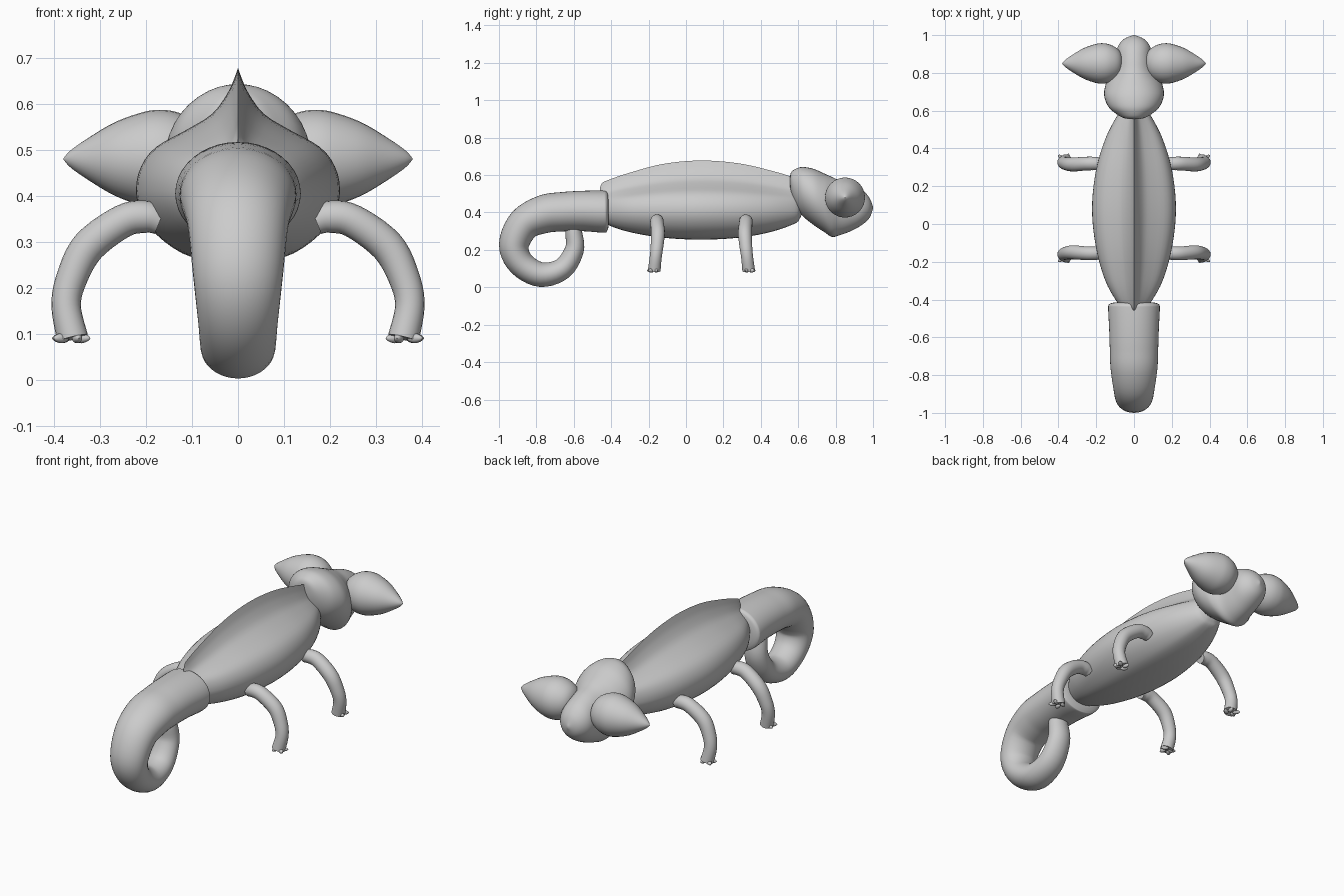
import bpy, bmesh, math
from mathutils import Vector

if "Cube" in bpy.data.objects:
    bpy.data.objects.remove(bpy.data.objects["Cube"])


def smooth(rows, steps=5):
    """Catmull-Rom interpolation through rows of numbers."""
    rows = [Vector(r) for r in rows]
    out = []
    for i in range(len(rows) - 1):
        a, b, c, d = (rows[max(i - 1, 0)], rows[i], rows[i + 1],
                      rows[min(i + 2, len(rows) - 1)])
        for k in range(steps):
            t = k / steps
            out.append(0.5 * (2 * b + (c - a) * t + (2 * a - 5 * b + 4 * c - d) * t * t
                              + (3 * b - a - 3 * c + d) * t ** 3))
    return out + [rows[-1]]


def loft(name, rings, mirror=False):
    """Skin closed rings of points, cap both ends, shade smooth."""
    bm = bmesh.new()
    rv = [[bm.verts.new(p) for p in ring] for ring in rings]
    n = len(rv[0])
    for a, b in zip(rv, rv[1:]):
        for i in range(n):
            bm.faces.new((a[i], a[(i + 1) % n], b[(i + 1) % n], b[i]))
    bm.faces.new(rv[0])
    bm.faces.new(rv[-1])
    bmesh.ops.recalc_face_normals(bm, faces=bm.faces)
    me = bpy.data.meshes.new(name)
    bm.to_mesh(me)
    bm.free()
    ob = bpy.data.objects.new(name, me)
    bpy.context.collection.objects.link(ob)
    me.shade_smooth()
    me.set_sharp_from_angle(angle=math.radians(45))
    if mirror:
        ob.modifiers.new("Mirror", 'MIRROR')
    return ob


def circle(n):
    return [(math.cos(2 * math.pi * i / n), math.sin(2 * math.pi * i / n)) for i in range(n)]


def tube(name, path, side, n=24, widen=1.0, mirror=False):
    """Tube along rows (x, y, z, radius); side is the fixed widening axis."""
    pts = smooth(path)
    rings = []
    for i, p in enumerate(pts):
        c = Vector(p[:3])
        t = (Vector(pts[min(i + 1, len(pts) - 1)][:3]) - Vector(pts[max(i - 1, 0)][:3])).normalized()
        u = (Vector(side) - t * t.dot(Vector(side))).normalized()
        v = t.cross(u)
        r = max(p[3], 0.001)
        rings.append([c + u * (a * r * widen) + v * (b * r) for a, b in circle(n)])
    return loft(name, rings, mirror)


# Body: pear section with a concave crest, lofted along y
half = smooth([(0, -1), (0.3, -.97), (0.55, -.87), (0.8, -.61), (0.95, -.3), (1, 0),
               (0.95, .2), (0.8, .36), (0.5, .5), (0.25, .63), (0.1, .8), (0.035, .92), (0, 1)], 3)
section = half + [Vector((-p.x, p.y)) for p in half[-2:0:-1]]
stations = smooth([(-.46, .02, .40, .53), (-.45, .05, .37, .555), (-.42, .085, .335, .572),
                   (-.3, .152, .295, .613), (-.12, .202, .265, .66), (.08, .222, .255, .678),
                   (.28, .202, .265, .663), (.45, .152, .295, .625), (.58, .085, .34, .585),
                   (.61, .05, .37, .555), (.62, .02, .40, .53)])
zc = .41
loft("body", [[(p.x * w, y, zc + p.y * ((top - zc) if p.y > 0 else (zc - bot))) for p in section]
              for y, w, bot, top in stations])

# Head: elliptical sections, high casque at the back, pointed chin
head = smooth([(.555, .002, .565, .575), (.56, .05, .51, .61), (.58, .09, .44, .63),
               (.62, .135, .385, .643), (.68, .158, .335, .634), (.74, .15, .295, .608),
               (.78, .13, .27, .59), (.82, .11, .278, .572), (.88, .097, .30, .552),
               (.94, .085, .333, .522), (.98, .052, .37, .48), (1.0, .002, .42, .43)])
loft("head", [[(a * w, y, (lo + hi) / 2 + b * (hi - lo) / 2) for a, b in circle(40)]
              for y, w, lo, hi in head])

# Turret eyes
tube("eyes", [(x, .85, .48, r) for x, r in
              [(.055, .001), (.067, .05), (.09, .08), (.13, .101), (.17, .107), (.21, .101),
               (.27, .079), (.33, .043), (.365, .018), (.38, .001)]], (0, 1, 0), 32, mirror=True)

# Curled tail
tail = [(-.415, .405, .085), (-.425, .405, .108), (-.45, .405, .112), (-.55, .408, .108),
        (-.66, .404, .105), (-.76, .391, .102), (-.866, .338, .09), (-.92, .225, .08),
        (-.88, .125, .071), (-.775, .068, .066), (-.66, .1, .058), (-.597, .2, .051),
        (-.6, .29, .045), (-.605, .33, .04)]
tube("tail", [(0, *p) for p in tail], (1, 0, 0), 40, widen=1.22)

# Legs and toes, the rear pair reflecting the front pair along y
leg = [(.17, .32, .345, .03), (.2, .32, .354, .035), (.25, .32, .345, .036), (.325, .315, .29, .037),
       (.362, .32, .22, .034), (.374, .327, .16, .032), (.36, .335, .09, .034)]
toes = [(.34, .325, 150), (.35, .352, 100), (.385, .352, 40), (.385, .325, -20)]
for name, flip in (("front", lambda y: y), ("rear", lambda y: .165 - y)):
    tube(name + "_legs", [(x, flip(y), z, r) for x, y, z, r in leg], (0, 1, 0), 20, mirror=True)
    for k, (x, y, ang) in enumerate(toes):
        d = Vector((math.cos(math.radians(ang)), math.sin(math.radians(ang)), 0))
        path = []
        for s, r in [(-.02, .001), (-.014, .008), (0, .011), (.014, .007), (.021, .001)]:
            q = Vector((x, y, .09)) + d * s
            path.append((q.x, flip(q.y), q.z, r))
        tube(f"{name}_toe_{k + 1}", path, (0, 0, 1), 12, mirror=True)
